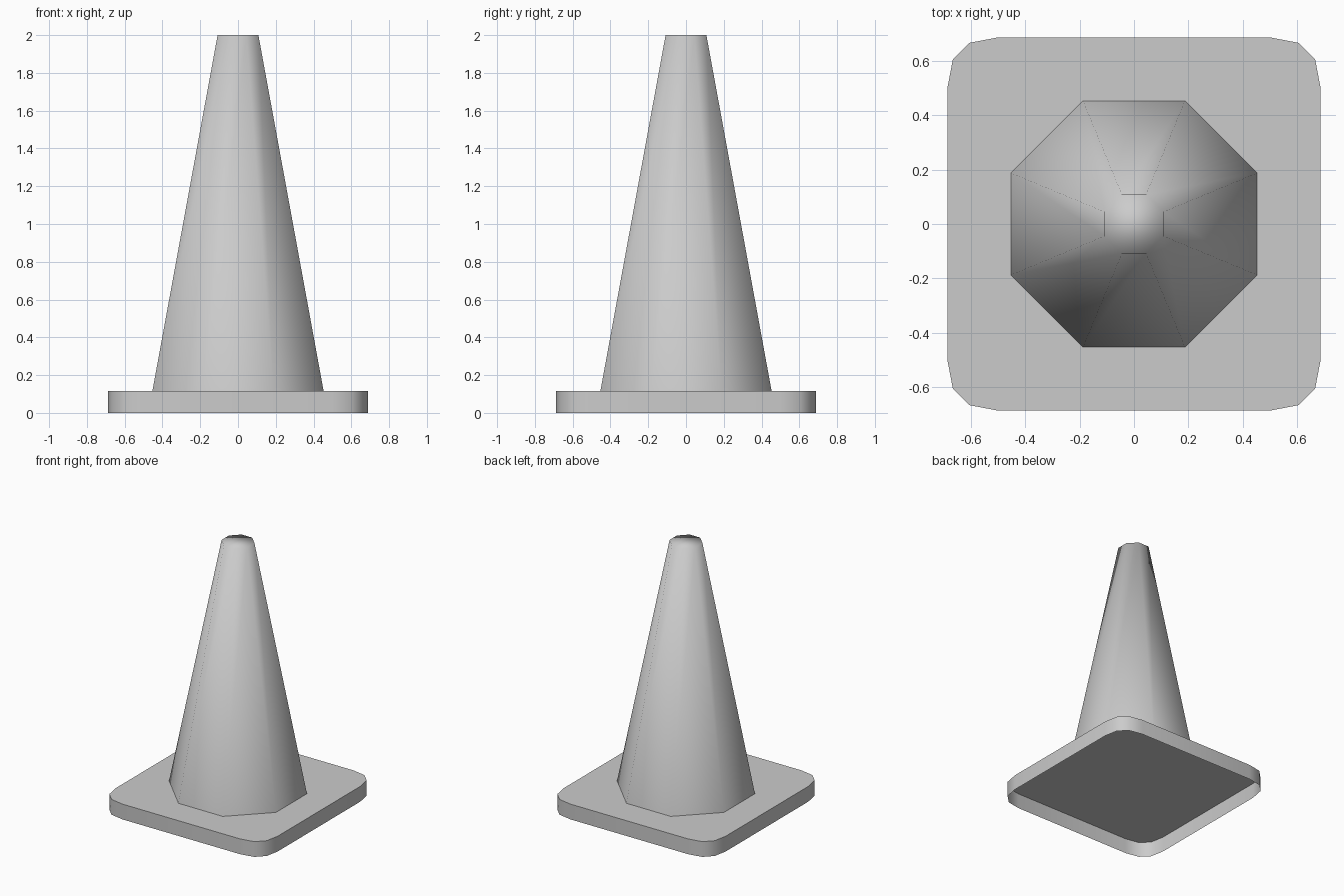
import bpy
import bmesh
from math import cos, sin, pi

cube = bpy.data.objects.get("Cube")
if cube:
    bpy.data.objects.remove(cube, do_unlink=True)

grey = bpy.data.materials.new("light_grey")
grey.use_nodes = True
colour = (0.6, 0.6, 0.6, 1)
grey.diffuse_color = colour
grey.node_tree.nodes["Principled BSDF"].inputs["Base Color"].default_value = colour

PLATE_TOP = 0.117
TOP = 2.0


def loft(name, lower, upper, z0, z1):
    """Side walls between two outlines, closed at the top and open below."""
    bm = bmesh.new()
    a = [bm.verts.new((x, y, z0)) for x, y in lower]
    b = [bm.verts.new((x, y, z1)) for x, y in upper]
    n = len(a)
    for i in range(n):
        j = (i + 1) % n
        bm.faces.new((a[i], a[j], b[j], b[i]))
    bm.faces.new(b)
    mesh = bpy.data.meshes.new(name)
    bm.to_mesh(mesh)
    bm.free()
    mesh.materials.append(grey)
    obj = bpy.data.objects.new(name, mesh)
    bpy.context.collection.objects.link(obj)
    mesh.shade_smooth()
    return obj


def octagon(apothem):
    r = apothem / cos(pi / 8)
    return [(r * cos(pi / 8 + i * pi / 4), r * sin(pi / 8 + i * pi / 4))
            for i in range(8)]


# Base plate: square with rounded corners, hollow underneath
corner = [(0.687, 0.5), (0.667, 0.605), (0.605, 0.667), (0.5, 0.687)]
outline = []
for q in range(4):
    for x, y in corner:
        for _ in range(q):
            x, y = -y, x
        outline.append((x, y))
base = loft("base_plate", outline, outline, 0, PLATE_TOP)
bpy.ops.object.select_all(action='DESELECT')
base.select_set(True)
bpy.context.view_layer.objects.active = base
bpy.ops.object.shade_smooth_by_angle(angle=pi / 4)

# Cone: eight sides, smooth right over the flat tip
loft("cone_body", octagon(0.453), octagon(0.108), PLATE_TOP, TOP)
